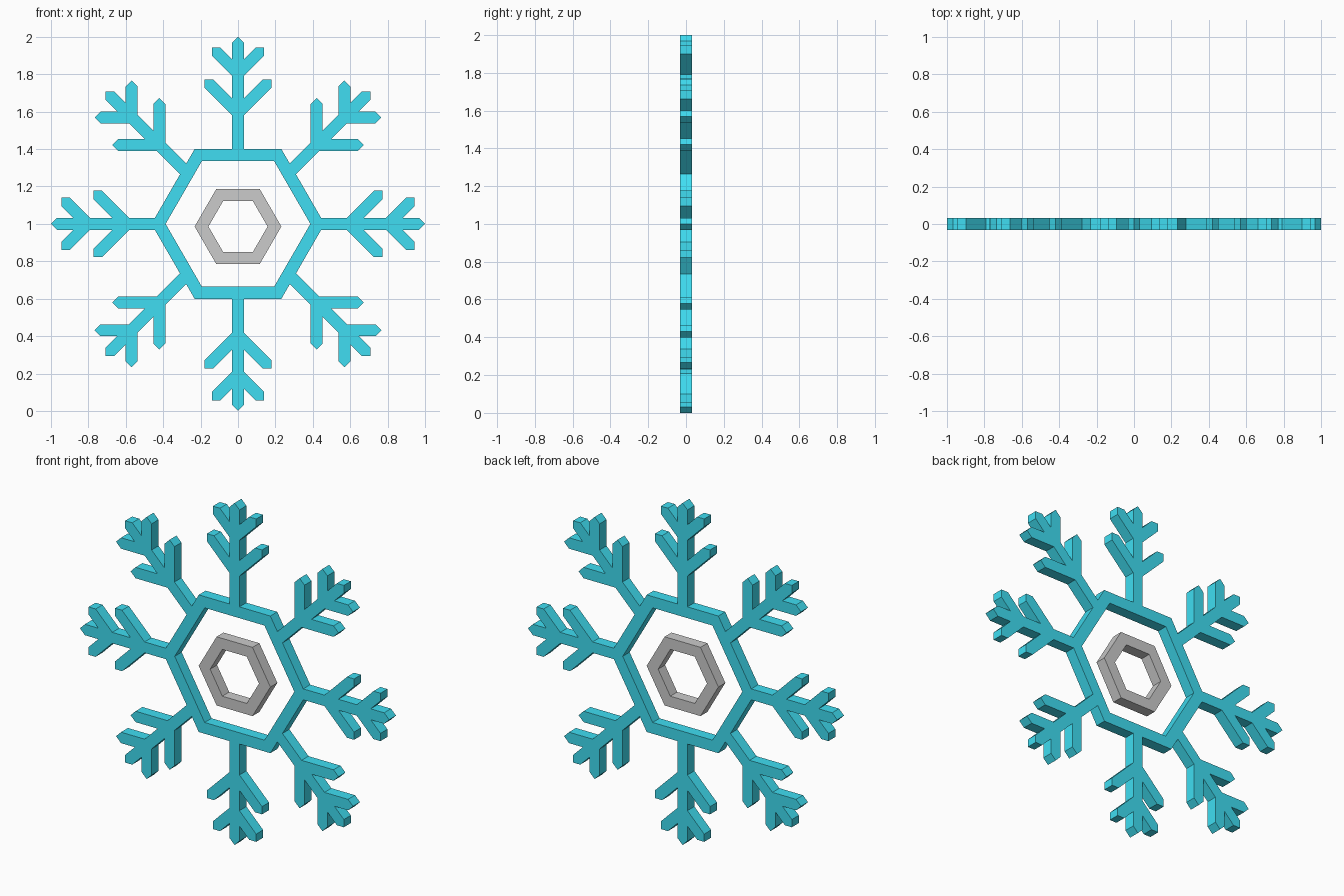
import bpy, bmesh, math
from mathutils import Vector

if "Cube" in bpy.data.objects:
    bpy.data.objects.remove(bpy.data.objects["Cube"])

T = 0.032            # half thickness in y, and half width of every bar
Q = T * math.sqrt(2)
CZ = 1.0             # centre height
OUT, INN = 0.463, 0.387

ice = bpy.data.materials.new("ice_blue")
ice.diffuse_color = (0.05, 0.73, 0.89, 1)
ice.use_nodes = True
ice.node_tree.nodes["Principled BSDF"].inputs["Base Color"].default_value = ice.diffuse_color


def finish(bm, name, mat=None):
    bmesh.ops.recalc_face_normals(bm, faces=bm.faces)
    me = bpy.data.meshes.new(name)
    bm.to_mesh(me)
    bm.free()
    if mat:
        me.materials.append(mat)
    ob = bpy.data.objects.new(name, me)
    bpy.context.collection.objects.link(ob)
    return ob


def hex_ring(name, r_out, r_in, cz, mat=None):
    bm = bmesh.new()

    def loop(r, y):
        return [bm.verts.new((r * math.cos(k * math.pi / 3), y,
                              cz + r * math.sin(k * math.pi / 3))) for k in range(6)]
    loops = [loop(r_out, -T), loop(r_out, T), loop(r_in, T), loop(r_in, -T)]
    for i in range(4):
        a, b = loops[i], loops[(i + 1) % 4]
        for k in range(6):
            n = (k + 1) % 6
            bm.faces.new((a[k], a[n], b[n], b[k]))
    return finish(bm, name, mat)


def branch(a, b):
    # right-hand 45 degree twig with a pointed tip at (a, b)
    c = b - a
    return [(T, c + T - Q), (a, b - Q), (a, b), (a - Q, b), (T, c + T + Q)]


def arm(name, ang):
    d = Vector((math.cos(ang), math.sin(ang)))
    l = Vector((d.y, -d.x))

    def base(u):
        # distance along the arm at which it meets the ring
        ts = []
        for k in range(6):
            t = math.pi / 6 + k * math.pi / 3
            n = Vector((math.cos(t), math.sin(t)))
            if d.dot(n) > 0.1:
                ts.append((OUT * math.cos(math.pi / 6) - u * l.dot(n)) / d.dot(n))
        return min(ts)

    side = branch(0.178, 0.773) + branch(0.14, 0.944) + [(T, 1 - T)]
    pts = [(0, base(0)), (T, base(T))] + side + [(0, 1)]
    pts += [(-u, v) for u, v in reversed(side)] + [(-T, base(-T))]
    bm = bmesh.new()
    vs = []
    for u, v in pts:
        p = l * u + d * v
        vs.append(bm.verts.new((p.x, -T, CZ + p.y)))
    f = bm.faces.new(vs)
    ext = bmesh.ops.extrude_face_region(bm, geom=[f], use_keep_orig=True)
    bmesh.ops.translate(bm, vec=(0, 2 * T, 0),
                        verts=[g for g in ext["geom"] if isinstance(g, bmesh.types.BMVert)])
    return finish(bm, name, ice)


# hexagonal frame and loose grey centre
hex_ring("outer_ring", OUT, INN, CZ, ice)
hex_ring("center_ring", 0.232, 0.158, 0.986)

# eight branching arms
for i in range(8):
    arm(f"arm_{i + 1}", i * math.pi / 4)
